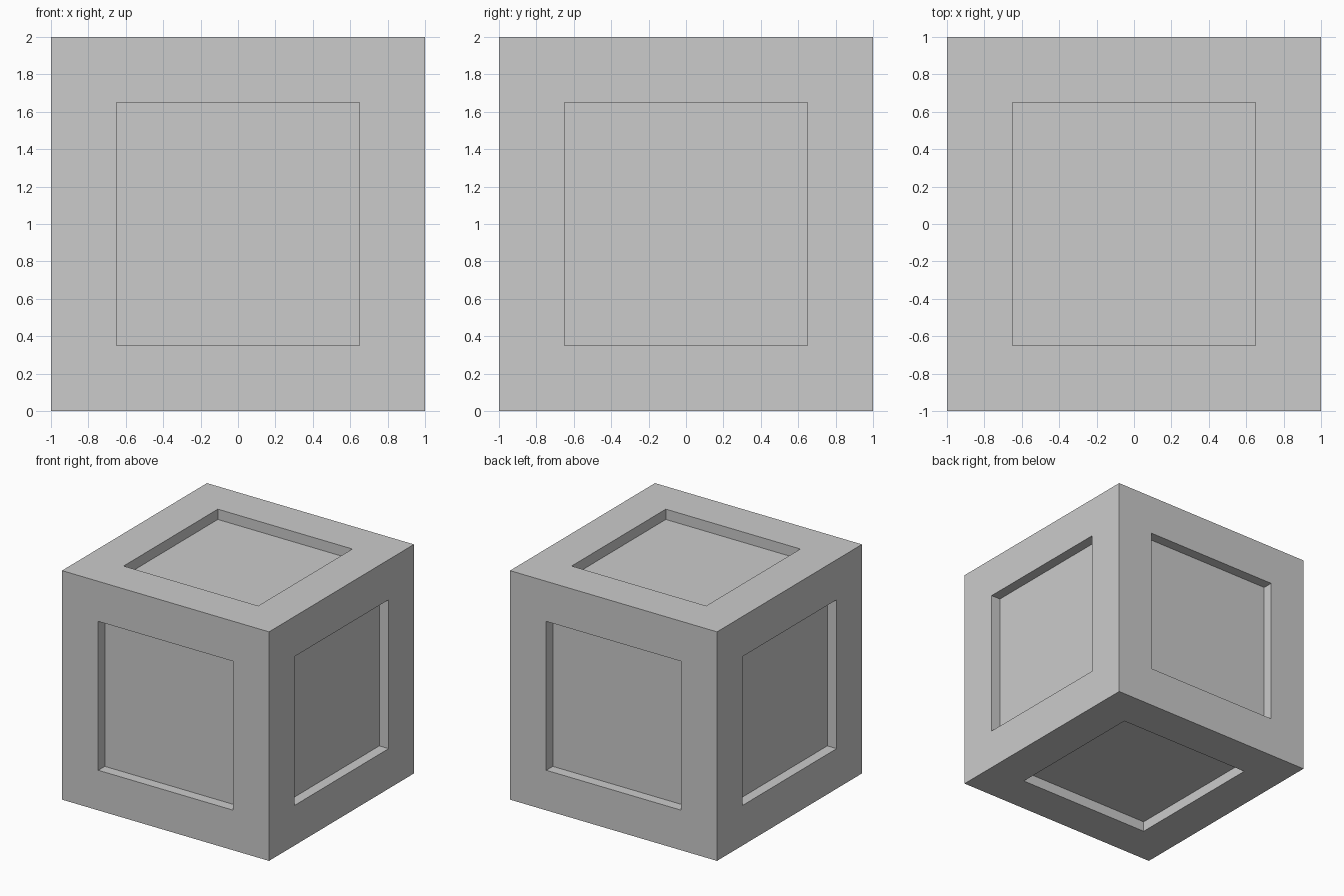
import bpy
import bmesh
from mathutils import Matrix

if "Cube" in bpy.data.objects:
    bpy.data.objects.remove(bpy.data.objects["Cube"])

SIZE = 2.0      # cube edge
BORDER = 0.35   # frame width around each panel
DEPTH = 0.09    # panel recess

# Cube standing on the ground
bm = bmesh.new()
bmesh.ops.create_cube(bm, size=SIZE, matrix=Matrix.Translation((0, 0, SIZE / 2)))

# Square frame on every side, then a straight-walled recess
panels = list(bm.faces)
bmesh.ops.inset_individual(bm, faces=panels, thickness=BORDER, use_even_offset=True)
sunk = bmesh.ops.extrude_discrete_faces(bm, faces=panels)["faces"]
for face in sunk:
    face.normal_update()
    bmesh.ops.translate(bm, verts=face.verts, vec=face.normal * -DEPTH)

bmesh.ops.recalc_face_normals(bm, faces=bm.faces)
mesh = bpy.data.meshes.new("panelled_crate")
bm.to_mesh(mesh)
bm.free()
crate = bpy.data.objects.new("panelled_crate", mesh)
bpy.context.collection.objects.link(crate)
